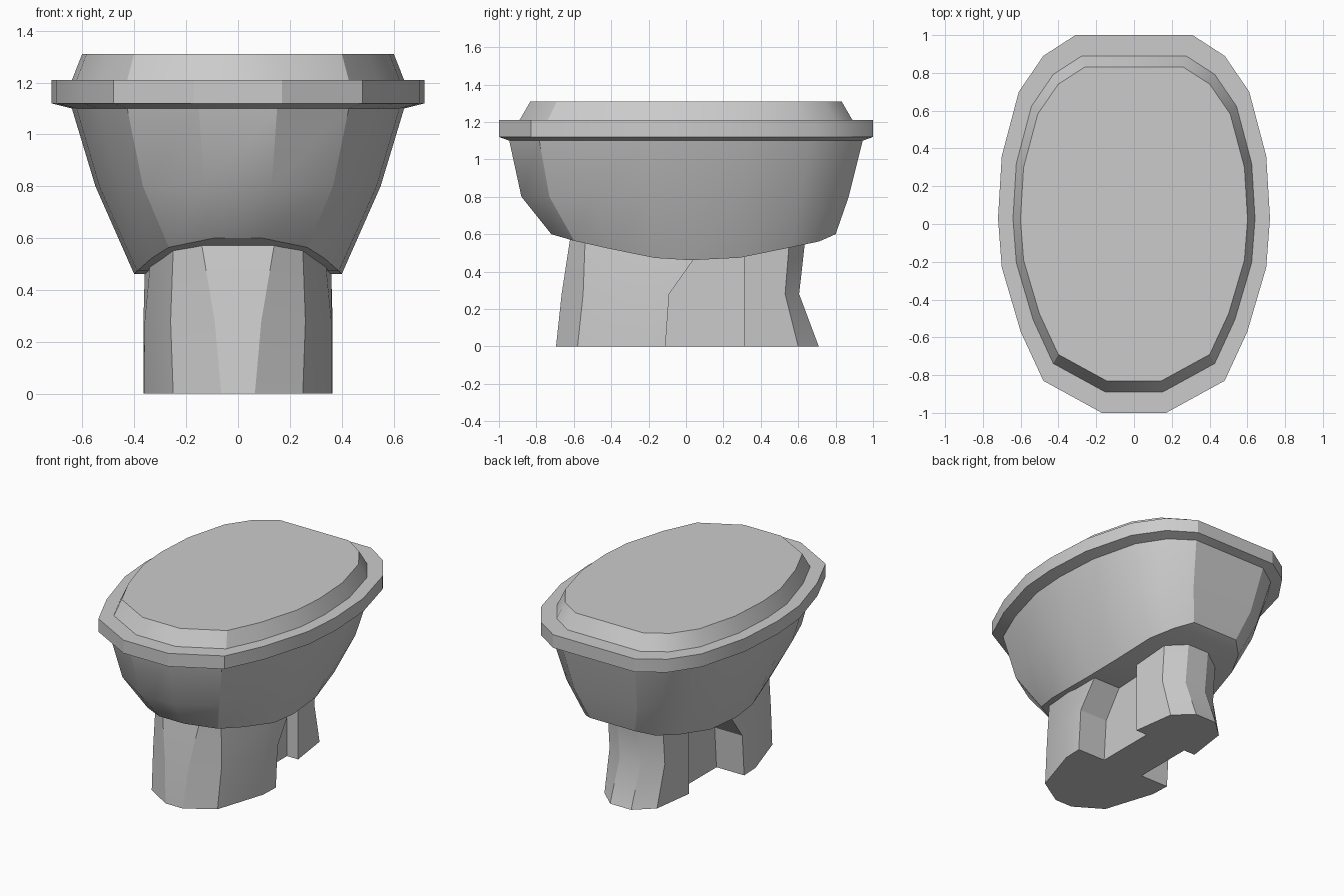
import bpy, bmesh

if "Cube" in bpy.data.objects:
    bpy.data.objects.remove(bpy.data.objects["Cube"])

# Right half of the seat outline, front to back
OUTLINE = [(.17, -1), (.48, -.83), (.60, -.57), (.70, -.23), (.72, .03),
           (.70, .36), (.61, .70), (.48, .89), (.31, 1)]
# Saddle-shaped underside of the bowl: (y, z)
SADDLE = [(-.72, .6), (-.6, .565), (-.2, .475), (.04, .46),
          (.3, .475), (.73, .565), (.8, .6)]


def saddle(y):
    for (y0, z0), (y1, z1) in zip(SADDLE, SADDLE[1:]):
        if y <= y1:
            return z0 + (z1 - z0) * (y - y0) / (y1 - y0)
    return SADDLE[-1][1]


def ring(sx, front, back, z=None):
    """Scaled half outline; follows the saddle when z is None."""
    pts = [(x * sx, y * (front if y < 0 else back)) for x, y in OUTLINE]
    return [(x, y, saddle(y) if z is None else z) for x, y in pts]


def loft(name, rings, top=False, bottom=None):
    """Mirror half rings into loops, bridge them upward, and cap the ends."""
    bm = bmesh.new()
    loops = []
    for half in rings:
        full = half + [(-x, y, z) for x, y, z in reversed(half)]
        loops.append([bm.verts.new(p) for p in full])
    n = len(loops[0])
    for a, b in zip(loops, loops[1:]):
        for i in range(n):
            j = (i + 1) % n
            bm.faces.new((a[i], a[j], b[j], b[i]))
    if top:
        bm.faces.new(loops[-1])
    if bottom == "flat":
        bm.faces.new(loops[0][::-1])
    elif bottom == "strips":
        a = loops[0]
        for i in range(n // 2 - 1):
            bm.faces.new((a[n - 1 - i], a[n - 2 - i], a[i + 1], a[i]))
    mesh = bpy.data.meshes.new(name)
    bm.to_mesh(mesh)
    bm.free()
    obj = bpy.data.objects.new(name, mesh)
    bpy.context.collection.objects.link(obj)
    bpy.ops.object.select_all(action='DESELECT')
    obj.select_set(True)
    bpy.context.view_layer.objects.active = obj
    bpy.ops.object.shade_smooth_by_angle(angle=0.5)
    return obj


# Bowl with curved underside
loft("bowl", [ring(.556, .72, .80), ring(.764, .88, .87, .8),
              ring(.89, .945, .945, 1.10)], bottom="strips")

# Overhanging seat
loft("seat", [ring(.89, .945, .945, 1.10), ring(1, 1, 1, 1.12),
              ring(1, 1, 1, 1.21), ring(.89, .89, .89, 1.21)])

# Bevelled lid
loft("lid", [ring(.89, .89, .89, 1.21), ring(.835, .832, .832, 1.31)], top=True)

# Pedestal: wide front, narrow neck, smaller rear foot
base = [(.065, -.695), (.25, -.58), (.36, -.24), (.365, -.11), (.155, -.11),
        (.155, .31), (.24, .31), (.20, .60), (.08, .71)]
middle = [(.09, -.665), (.26, -.55), (.36, -.24), (.365, -.09), (.155, -.09),
          (.155, .31), (.24, .31), (.21, .53), (.08, .605)]
neck = [(.14, -.62), (.25, -.54), (.34, -.24), (.36, .04), (.155, .04),
        (.155, .31), (.24, .31), (.21, .55), (.08, .635)]
loft("pedestal", [[(x, y, 0) for x, y in base],
                  [(x, y, .28) for x, y in middle],
                  [(x, y, saddle(y) + .004) for x, y in neck]], bottom="flat")
